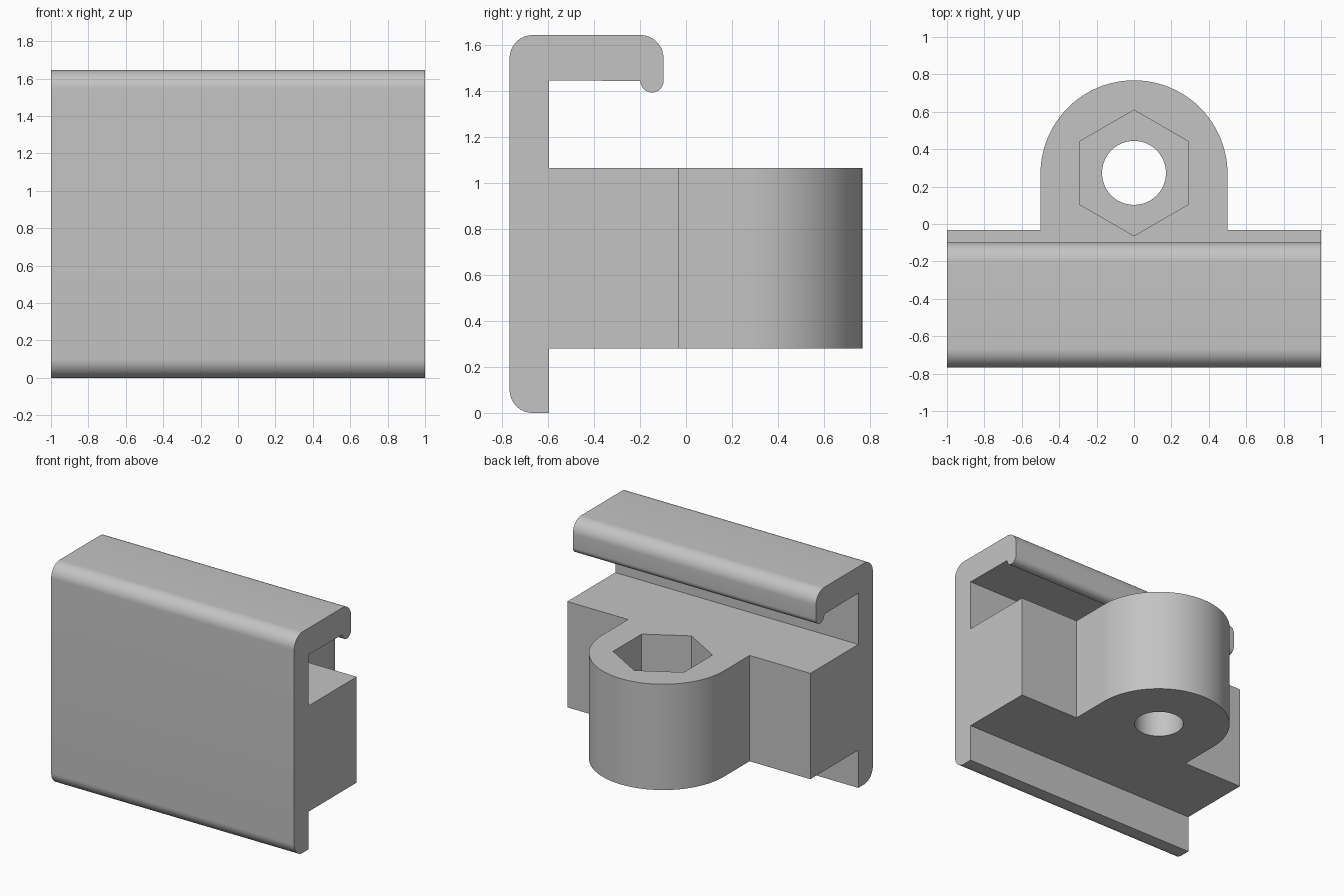
import bpy, bmesh
from math import cos, sin, pi, radians
from mathutils import Vector

cube = bpy.data.objects.get("Cube")
if cube:
    bpy.data.objects.remove(cube, do_unlink=True)

grey = bpy.data.materials.new("plain grey")
grey.use_nodes = True
colour = (0.55, 0.55, 0.55, 1)
grey.diffuse_color = colour
grey.node_tree.nodes["Principled BSDF"].inputs["Base Color"].default_value = colour


def arc(cx, cy, r, start, end, n=16):
    """Points on an arc, angles in degrees."""
    angles = [radians(start + (end - start) * i / n) for i in range(n + 1)]
    return [(cx + r * cos(a), cy + r * sin(a)) for a in angles]


def extrude(name, points, direction):
    """Solid made by sweeping a closed 3D outline along a direction."""
    bm = bmesh.new()
    face = bm.faces.new([bm.verts.new(p) for p in points])
    swept = bmesh.ops.extrude_face_region(bm, geom=[face])["geom"]
    verts = [v for v in swept if isinstance(v, bmesh.types.BMVert)]
    bmesh.ops.translate(bm, verts=verts, vec=Vector(direction))
    bmesh.ops.recalc_face_normals(bm, faces=bm.faces)
    mesh = bpy.data.meshes.new(name)
    bm.to_mesh(mesh)
    bm.free()
    mesh.materials.append(grey)
    obj = bpy.data.objects.new(name, mesh)
    bpy.context.collection.objects.link(obj)
    return obj


def upright(name, outline, low, high):
    return extrude(name, [(x, y, low) for x, y in outline], (0, 0, high - low))


def combine(target, tool, operation):
    mod = target.modifiers.new(tool.name, "BOOLEAN")
    mod.operation, mod.solver, mod.object = operation, "EXACT", tool
    bpy.context.view_layer.objects.active = target
    bpy.ops.object.modifier_apply(modifier=mod.name)
    bpy.data.objects.remove(tool, do_unlink=True)


FRONT, INNER, BLOCK_BACK, BACK = -0.768, -0.597, -0.033, 0.768
BLOCK_LOW, BLOCK_HIGH, TOP = 0.28, 1.067, 1.645
BOSS_R = 0.5
BOSS_Y = BACK - BOSS_R

# Clamp body: front plate, top hook with rounded lip, and thick middle block
side = (
    [(INNER, 0), (INNER, BLOCK_LOW), (BLOCK_BACK, BLOCK_LOW),
     (BLOCK_BACK, BLOCK_HIGH), (INNER, BLOCK_HIGH), (INNER, 1.448)]
    + arc(-0.148, 1.445, 0.05, 180, 360)
    + arc(-0.198, TOP - 0.1, 0.1, 0, 90)
    + arc(FRONT + 0.1, TOP - 0.1, 0.1, 90, 180)
    + arc(FRONT + 0.1, 0.1, 0.1, 180, 270)
)
body = extrude("clamp_body", [(-1, y, z) for y, z in side], (2, 0, 0))

# Rounded boss at the back
boss = upright("boss", [(-BOSS_R, -0.3), (BOSS_R, -0.3)]
               + arc(0, BOSS_Y, BOSS_R, 0, 180, 64), BLOCK_LOW, BLOCK_HIGH)
combine(body, boss, "UNION")

# Bolt hole right through, and hexagonal nut pocket from above
hole = upright("bolt_hole", arc(0, BOSS_Y + 0.005, 0.171, 0, 360, 48)[:-1], 0.1, 1.2)
combine(body, hole, "DIFFERENCE")
pocket = upright("nut_pocket", arc(0, BOSS_Y + 0.005, 0.336, 30, 390, 6)[:-1], 0.6, 1.2)
combine(body, pocket, "DIFFERENCE")

bpy.ops.object.select_all(action="DESELECT")
body.select_set(True)
bpy.context.view_layer.objects.active = body
bpy.ops.object.shade_smooth_by_angle(angle=radians(30))
